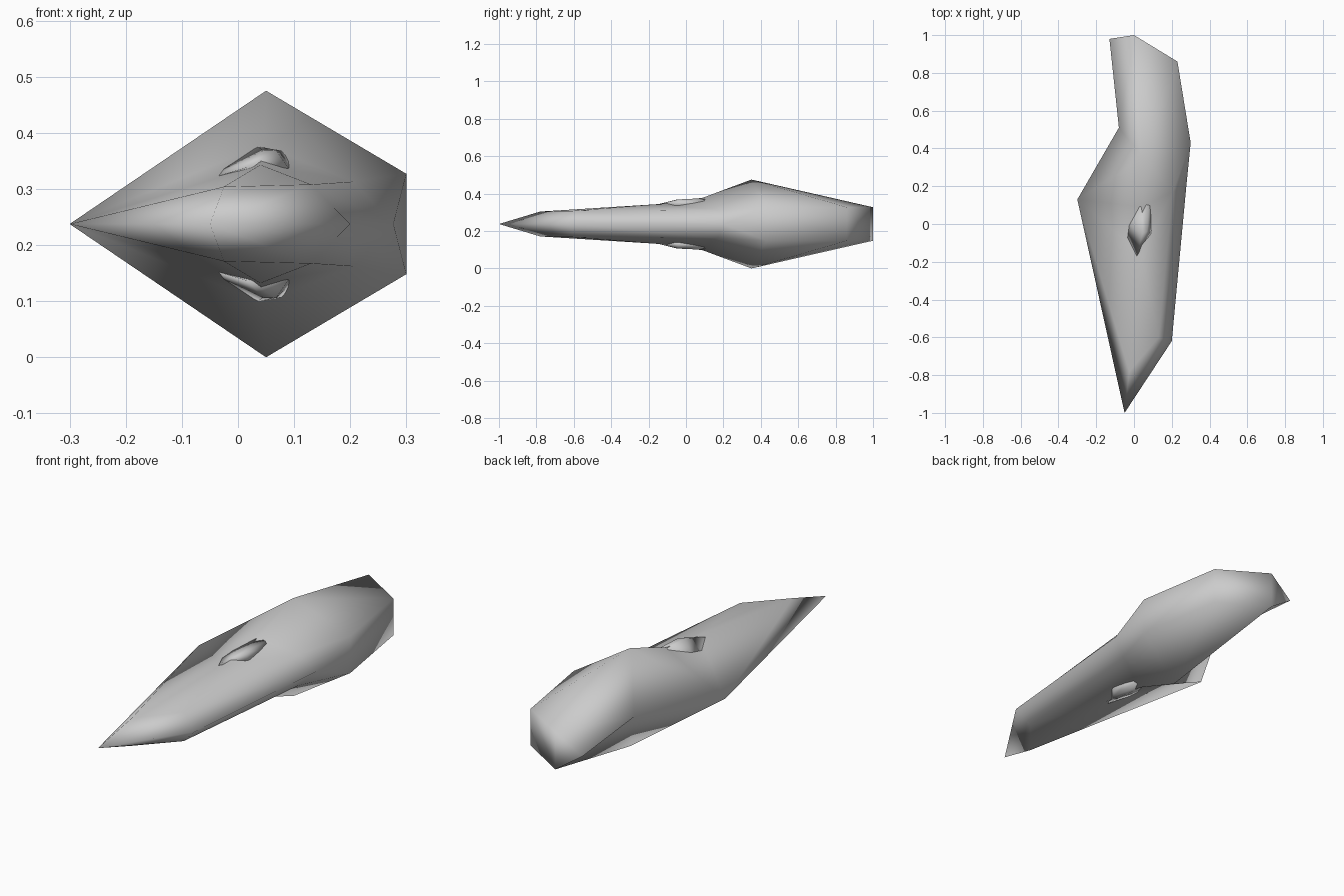
import bpy, bmesh

if "Cube" in bpy.data.objects:
    bpy.data.objects.remove(bpy.data.objects["Cube"])

MID = 0.2375  # height of the mirror plane

grey = bpy.data.materials.new("plain grey")
grey.diffuse_color = (0.6, 0.6, 0.6, 1)
grey.use_nodes = True
grey.node_tree.nodes["Principled BSDF"].inputs["Base Color"].default_value = grey.diffuse_color

# Hull corners: rim points lie on the mirror plane, the others are on the upper half
P = {
    "tip": (-.05, -1, MID), "wing": (-.30, .13, MID), "waist": (-.08, .51, MID),
    "tail": (-.13, .98, MID), "chine": (.20, -.62, MID), "split": (.277, .20, MID),
    "nose_l": (-.025, -.78, .304), "nose_r": (.13, -.60, .308), "ridge": (.04, -.16, .343),
    "flank": (.205, .17, .313), "neck": (.045, .09, .378), "peak": (.05, .35, .475),
    "side": (.30, .43, .327), "stern": (.23, .86, .327), "end": (0, 1, .327),
}
# Faces of the upper half
FACES = [
    ("tip", "nose_l", "wing"), ("tip", "chine", "nose_r"), ("tip", "nose_r", "nose_l"),
    ("nose_l", "nose_r", "ridge"), ("nose_l", "ridge", "wing"), ("ridge", "neck", "wing"),
    ("wing", "neck", "peak"), ("wing", "peak", "waist"), ("waist", "peak", "end"),
    ("waist", "end", "tail"), ("nose_r", "chine", "split", "flank"),
    ("nose_r", "flank", "ridge"), ("ridge", "flank", "neck"), ("neck", "flank", "peak"),
    ("flank", "side", "peak"), ("flank", "split", "side"), ("peak", "side", "stern"),
    ("peak", "stern", "end"),
]
# Upright faces that join the two halves; a dash marks the mirrored corner
JOINS = [
    ("split", "side", "-side"), ("side", "stern", "-stern", "-side"),
    ("stern", "end", "-end", "-stern"), ("end", "tail", "-end"),
]


def add_object(name, bm):
    bmesh.ops.recalc_face_normals(bm, faces=bm.faces)
    mesh = bpy.data.meshes.new(name)
    for f in bm.faces:
        f.smooth = True
    bm.to_mesh(mesh)
    bm.free()
    mesh.materials.append(grey)
    ob = bpy.data.objects.new(name, mesh)
    bpy.context.collection.objects.link(ob)
    return ob


# Faceted hull
bm = bmesh.new()
verts = {}
for key, (x, y, z) in P.items():
    verts[key] = bm.verts.new((x, y, z))
    verts["-" + key] = verts[key] if z == MID else bm.verts.new((x, y, 2 * MID - z))
for keys in FACES:
    bm.faces.new([verts[k] for k in keys])
    bm.faces.new([verts["-" + k] for k in reversed(keys)])
for keys in JOINS:
    bm.faces.new([verts[k] for k in keys])
add_object("hull", bm)

# Small raised blister on the top and underside
BLISTER = [(.015, -.17, .338), (.045, -.05, .368), (.068, -.04, .369), (.09, -.05, .337),
           (.103, .09, .337), (.078, .10, .368), (.035, .11, .376), (-.085, .03, .308)]
for name, sign in (("top_blister", 1), ("bottom_blister", -1)):
    bm = bmesh.new()
    for x, y, z in BLISTER:
        bm.verts.new((x, y, MID + sign * (z - MID)))
    bmesh.ops.convex_hull(bm, input=bm.verts)
    add_object(name, bm)
